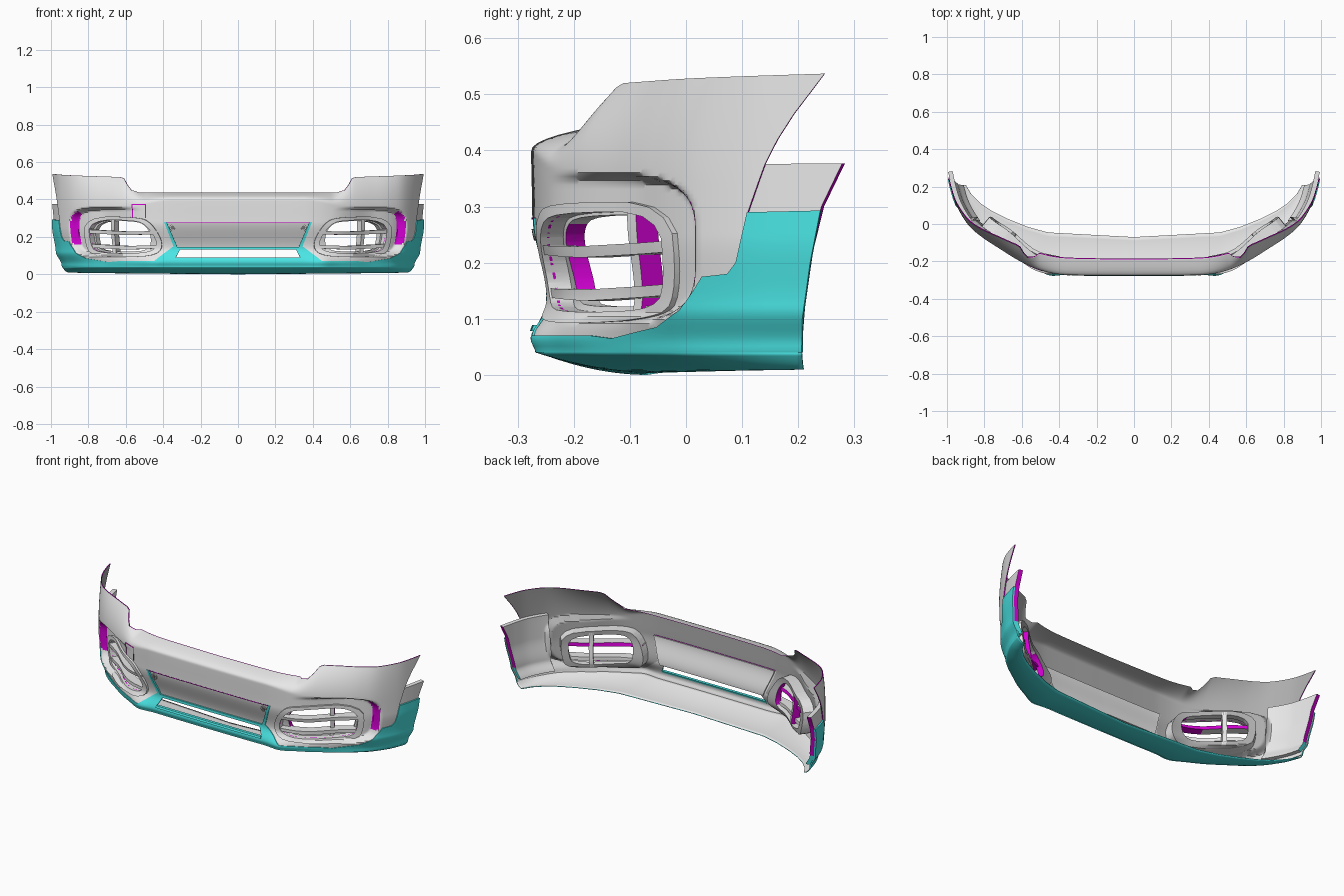
import bpy, bmesh, math
from mathutils import Vector

cube = bpy.data.objects.get("Cube")
if cube:
    bpy.data.objects.remove(cube, do_unlink=True)


def material(name, rgb):
    m = bpy.data.materials.new(name)
    m.use_nodes = True
    m.diffuse_color = (*rgb, 1)
    m.node_tree.nodes["Principled BSDF"].inputs["Base Color"].default_value = (*rgb, 1)
    return m


GREY = material("light grey", (.84, .84, .84))
PANEL = material("mid grey", (.6, .6, .6))
INSIDE = material("inner grey", (.42, .42, .42))
TEAL = material("teal", (.07, .79, .79))
MAGENTA = material("magenta", (.64, 0, .64))
DARK = material("dark grey", (.2, .2, .2))


def ease(a, b, v):
    t = min(max((v - a) / (b - a), 0), 1)
    return t * t * (3 - 2 * t)


def table(v, pts):
    for (a, p), (b, q) in zip(pts, pts[1:]):
        if v <= b:
            return p + (q - p) * ease(a, b, v)
    return pts[-1][1]


# Plan curve of the bumper, from the centre line round to the wheel arch
KNOTS = [(0, -.27), (.3, -.268), (.42, -.26), (.52, -.235), (.62, -.19), (.72, -.13),
         (.82, -.065), (.89, 0), (.95, .1), (.98, .19), (1, .28)]
K = [Vector(k) for k in KNOTS]
K = [2 * K[0] - K[1]] + K + [2 * K[-1] - K[-2]]
PLAN = []
for p0, p1, p2, p3 in zip(K, K[1:], K[2:], K[3:]):
    for i in range(20):
        t = i / 20
        PLAN.append((2 * p1 + (p2 - p0) * t + (2 * p0 - 5 * p1 + 4 * p2 - p3) * t * t
                     + (3 * p1 - p0 - 3 * p2 + p3) * t ** 3) / 2)
PLAN.append(K[-2])
ARC = [0]
for a, b in zip(PLAN, PLAN[1:]):
    ARC.append(ARC[-1] + (b - a).length)


def find(v, keys):
    lo, hi = 0, len(keys) - 1
    while hi - lo > 1:
        mid = (lo + hi) // 2
        lo, hi = (mid, hi) if keys[mid] <= v else (lo, mid)
    return lo, (v - keys[lo]) / (keys[hi] - keys[lo])


def arc_at(v, axis):
    i, t = find(v, [p[axis] for p in PLAN])
    return ARC[i] + t * (ARC[i + 1] - ARC[i])


def F(x, z):          # outline point given by x
    return (arc_at(x, 0), z)


def B(y, z):          # outline point given by y, for the sides
    return (arc_at(y, 1), z)


FRONT_PROFILE = [(0, .04), (.04, .01), (.065, .001), (.14, .025), (.28, -.004), (.4, -.006)]
SIDE_PROFILE = [(0, -.07), (.05, -.045), (.12, -.015), (.25, 0), (.5, 0)]
POD_IN, POD_OUT, POD_FADE = arc_at(.38, 0), arc_at(.905, 0), arc_at(.5, 0)
POD_STEP = .017


def pod_inset(s, z):
    """Distance inside the rounded border of the side intake recess."""
    half = (POD_OUT - POD_IN) / 2
    q = (abs(s - POD_IN - half) / half) ** 4 + (abs(z - .225) / .135) ** 4
    return (1 - q ** .25) * .135


def surface(s, z, n=0):
    """Wrap sheet coordinates (along, up, outward) onto the bumper form."""
    i, t = find(s, ARC)
    p = PLAN[i].lerp(PLAN[i + 1], min(max(t, 0), 1))
    j = min(max(i, 1), len(PLAN) - 3)
    tan = (PLAN[j - 1].lerp(PLAN[j], t) - PLAN[j + 1].lerp(PLAN[j + 2], t)).normalized()
    normal = Vector((-tan.y, tan.x)) if s > .02 else Vector((0, -1))
    side = ease(.45, .9, p.x)
    # rolled-back top edge
    z0, top = .4 - .06 * ease(.35, .7, p.x), .437 + .085 * ease(.5, .62, p.x)
    u = min(max((z - z0) / (top - z0), 0), 1.1)
    dy = .085 * u * u * (1 - max(0, p.x - .6) / .4)
    dy += table(z, FRONT_PROFILE) * (1 - side)
    # lip corners below the intakes
    dy -= .018 * math.exp(-((p.x - .45) / .06) ** 2) * (1 - ease(.06, .13, z))
    dx = table(z, SIDE_PROFILE) * side
    n -= .043 * ease(0, POD_STEP, pod_inset(s, z)) * ease(POD_FADE, POD_FADE + .3, s)
    return Vector((p.x + dx + n * normal.x, p.y + dy + n * normal.y, z))


def finish(bm, name, mats, mirror=True):
    me = bpy.data.meshes.new(name)
    bm.to_mesh(me)
    bm.free()
    for m in mats:
        me.materials.append(m)
    ob = bpy.data.objects.new(name, me)
    bpy.context.collection.objects.link(ob)
    if mirror:
        mod = ob.modifiers.new("mirror", "MIRROR")
        mod.merge_threshold = .0005
    bpy.ops.object.select_all(action="DESELECT")
    ob.select_set(True)
    bpy.context.view_layer.objects.active = ob
    bpy.ops.object.shade_smooth_by_angle(angle=math.radians(35))
    return ob


def temp(bm, name):
    bmesh.ops.recalc_face_normals(bm, faces=bm.faces)
    me = bpy.data.meshes.new(name)
    bm.to_mesh(me)
    bm.free()
    ob = bpy.data.objects.new(name, me)
    bpy.context.collection.objects.link(ob)
    ob.hide_render = True
    return ob


def extrude(bm, depth):
    ext = bmesh.ops.extrude_face_region(bm, geom=bm.faces[:])["geom"]
    bmesh.ops.translate(bm, vec=(0, depth, 0), verts=[v for v in ext if isinstance(v, bmesh.types.BMVert)])


def prism(outline):
    bm = bmesh.new()
    bm.faces.new([bm.verts.new((s, -.2, z)) for s, z in outline])
    extrude(bm, .4)
    return temp(bm, "cutter")


def sheet(name, outline, lo, hi, mats, rule=None, hole=None, mirror=True):
    """Cut a flat gridded slab to the outline, then wrap it onto the form."""
    s0 = max(0, min(p[0] for p in outline) - .0031)
    s1 = max(p[0] for p in outline) + .0037
    z0, z1 = min(p[1] for p in outline) - .0033, max(p[1] for p in outline) + .0039
    ns, nz = math.ceil((s1 - s0) / .0085), math.ceil((z1 - z0) / .0075)
    bm = bmesh.new()
    rows = [[bm.verts.new((s0 + (s1 - s0) * i / ns, lo, z0 + (z1 - z0) * j / nz))
             for i in range(ns + 1)] for j in range(nz + 1)]
    for a, b in zip(rows, rows[1:]):
        for i in range(ns):
            bm.faces.new((a[i], a[i + 1], b[i + 1], b[i]))
    extrude(bm, hi - lo)
    slab = temp(bm, "slab")
    cutters = [prism(outline)] + ([prism(hole)] if hole else [])
    for c, op in zip(cutters, ("INTERSECT", "DIFFERENCE")):
        mod = slab.modifiers.new("cut", "BOOLEAN")
        mod.operation, mod.object, mod.solver = op, c, "EXACT"
    dg = bpy.context.evaluated_depsgraph_get()
    bm = bmesh.new()
    bm.from_mesh(slab.evaluated_get(dg).to_mesh())
    for ob in cutters + [slab]:
        bpy.data.objects.remove(ob, do_unlink=True)
    bm.normal_update()
    if mirror:
        bmesh.ops.delete(bm, geom=[f for f in bm.faces if all(v.co.x < 1e-4 for v in f.verts)],
                         context="FACES_ONLY")
    for f in bm.faces:
        c = f.calc_center_median()
        f.material_index = rule(c.x, c.z, f.normal) if rule else 0
    for v in bm.verts:
        v.co = surface(v.co.x, v.co.z, v.co.y)
        v.co.x *= 1 if mirror else -1
    if mirror:
        bmesh.ops.reverse_faces(bm, faces=bm.faces)
    return finish(bm, name, mats, mirror)


def rounded(pts):
    for _ in range(2):
        nxt = pts[1:] + pts[:1]
        pts = [(a[0] * w + b[0] * (1 - w), a[1] * w + b[1] * (1 - w))
               for a, b in zip(pts, nxt) for w in (.75, .25)]
    return pts


def strip(x0, z0, x1, z1):
    return [F(x0, z0), F(x1, z0), F(x1, z1), F(x0, z1)]


C = -.05   # just past the centre line
seam = [F(.345, .15), F(.45, .07), F(.66, .07), F(.72, .065), B(-.05, .085), B(-.01, .115), B(.015, .15),
        B(.03, .175), B(.075, .18), B(.09, .2), B(.11, .29)]
vent = rounded([F(.835, .308), F(.53, .308), F(.46, .275), F(.395, .165), F(.43, .1),
                F(.6, .09), F(.82, .1), F(.85, .16)])
opening = rounded([F(.81, .29), F(.55, .29), F(.485, .262), F(.425, .168), F(.455, .12),
                   F(.6, .11), F(.795, .118), F(.82, .165)])
duct_hole = rounded([F(.8, .285), F(.56, .285), F(.5, .26), F(.47, .2), F(.48, .13),
                     F(.6, .12), F(.785, .125), F(.81, .165)])

# Upper fascia, with magenta recess walls and cut edges and an unpainted inside
wall = arc_at(.86, 0)


def fascia_rule(s, z, n):
    if abs(n.y) < .5:
        return 1
    if n.y < 0:
        return 2
    return 1 if s > wall and .16 < z < .345 and .004 < pod_inset(s, z) < POD_STEP else 0


def inside_rule(s, z, n):
    return 1 if n.y < -.5 else 0


fascia = [(C, .28), F(.395, .28)] + seam + [
    B(.14, .375), B(.162, .42), B(.19, .465), B(.245, .537), F(.63, .52), F(.61, .512), F(.59, .475),
    F(.57, .45), F(.53, .438), (C, .437)]
sheet("upper_fascia", fascia, -.005, 0, [GREY, MAGENTA, INSIDE], fascia_rule, opening)

# Lower skirt: painted outside, plain inside, with a ledge below the mouth
skirt = [(C, .04), (C, .085), F(.335, .085), F(.31, .132), (C, .132), (C, .147), F(.325, .147),
         F(.382, .28), F(.395, .28)] + seam + [B(.24, .293), B(.222, .2), B(.208, .1), B(.207, .04)]
sheet("lower_skirt", skirt, -.005, .004, [TEAL, GREY], inside_rule)
sheet("mouth_ledge", [(C, .078), F(.335, .078), F(.335, .089), (C, .089)], -.006, .011, [TEAL])

# Skirt floor, swept from the skirt edge back to the inner edge
INNER = [(0, (0, -.07)), (.38, (.46, -.045)), (.48, (.57, -.015)), (.6, (.68, .03)), (.7, (.76, .07)),
         (.8, (.82, .11)), (.9, (.87, .16)), (1, (.9, .21))]
bm = bmesh.new()
grid = []
for i in range(81):
    f = i / 80
    a = surface(f * arc_at(.207, 1), .04, .004)
    k = next(k for k in range(len(INNER) - 1) if f <= INNER[k + 1][0])
    (f0, p), (f1, q) = INNER[k:k + 2]
    b = Vector(p).lerp(Vector(q), (f - f0) / (f1 - f0))
    grid.append([bm.verts.new((a.x + (b.x - a.x) * w, a.y + (b.y - a.y) * w,
                               .04 * (1 - w) ** 1.9 + .01 * f * w)) for w in (j / 10 for j in range(11))])
for a, b in zip(grid, grid[1:]):
    for j in range(10):
        bm.faces.new((a[j], a[j + 1], b[j + 1], b[j]))
bm.normal_update()
if sum(f.normal.z for f in bm.faces) > 0:
    bmesh.ops.reverse_faces(bm, faces=bm.faces)
floor = finish(bm, "skirt_floor", [TEAL, GREY])
solid = floor.modifiers.new("thickness", "SOLIDIFY")
solid.thickness, solid.offset, solid.material_offset = .004, -1, 1

# Side tabs behind the fascia, by the wheel arch
tab = [B(.0, .06), B(.2, .06), B(.205, .12), B(.22, .22), B(.24, .3), B(.277, .377), B(.0, .375)]
sheet("side_tab", tab, -.03, -.006, [GREY, MAGENTA, TEAL],
      lambda s, z, n: 0 if n.x < .5 else 1 if z > .14 else 2)

# Centre panel with top seam line and sensors
sheet("centre_panel", [(C, .28), F(.388, .28), F(.33, .133), (C, .133)], -.014, -.006, [PANEL, GREY], inside_rule)
sheet("panel_seam", [(C, .277), F(.385, .277), F(.385, .281), (C, .281)], -.008, .001, [MAGENTA])
for name, r, hi, m in (("sensor_ring", .017, .002, PANEL), ("sensor", .01, .006, DARK)):
    sx, sz = F(.35, .25)
    ring = [(sx + r * math.cos(k * math.pi / 8), sz + r * math.sin(k * math.pi / 8)) for k in range(16)]
    sheet(name, ring, -.009, hi, [m])

# Intake surrounds, ducts, slats and posts
inner_end, middle = arc_at(.56, 0), arc_at(.69, 0)
sheet("intake_frame", vent, -.03, .012, [GREY, INSIDE], inside_rule, opening)
sheet("intake_duct", vent, -.065, -.03, [GREY, INSIDE, MAGENTA],
      lambda s, z, n: 2 if n.x > .5 and s < inner_end else inside_rule(s, z, n), duct_hole)
for name, z in (("upper_slat", .215), ("lower_slat", .138)):
    blade = [F(.43, z), F(.6, z - .006), F(.825, z + .004), F(.825, z + .024), F(.6, z + .014), F(.43, z + .016)]
    sheet(name, blade, -.045, .008, [GREY, MAGENTA],
          lambda s, z, n: 1 if z > .18 and (n.y < -.5 or n.z < -.5 and s < middle) else 0)
sheet("intake_post", strip(.69, .1, .71, .3), -.065, -.02, [GREY, MAGENTA],
      lambda s, z, n: 1 if n.x > .5 else 0)

# Tow cover seam, on the right side only
for k, (x0, z0, x1, z1) in enumerate([(.492, .371, .568, .375), (.492, .3, .496, .375), (.564, .3, .568, .375)]):
    sheet(f"tow_cover_seam_{k + 1}", strip(x0, z0, x1, z1), -.002, .0015, [MAGENTA], mirror=False)
